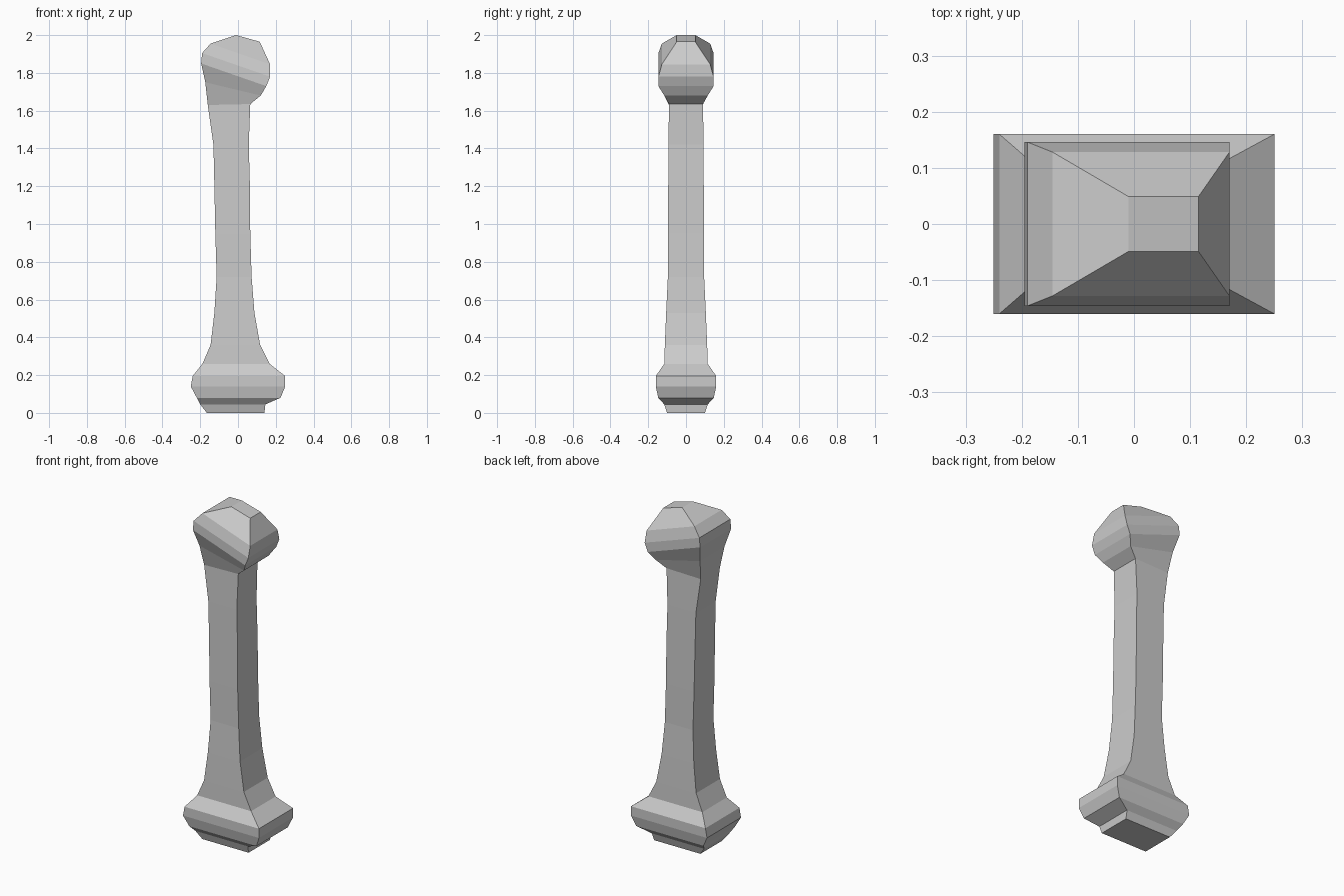
import bpy, bmesh

# Rings up the bone: (left x, left z, right x, right z, half depth)
rings = [
    # knobbed foot
    (-0.165, 0.00, 0.14, 0.00, 0.10),
    (-0.20, 0.045, 0.145, 0.045, 0.115),
    (-0.218, 0.08, 0.225, 0.08, 0.147),
    (-0.25, 0.14, 0.25, 0.14, 0.16),
    (-0.24, 0.195, 0.25, 0.195, 0.16),
    (-0.188, 0.26, 0.167, 0.26, 0.115),
    # shaft
    (-0.145, 0.36, 0.117, 0.36, 0.112),
    (-0.125, 0.53, 0.087, 0.53, 0.105),
    (-0.113, 0.72, 0.072, 0.72, 0.096),
    (-0.12, 0.95, 0.065, 0.95, 0.096),
    (-0.125, 1.20, 0.063, 1.20, 0.094),
    (-0.13, 1.42, 0.057, 1.42, 0.093),
    (-0.16, 1.63, 0.065, 1.635, 0.09),
    # tilted head
    (-0.173, 1.75, 0.12, 1.68, 0.115),
    (-0.195, 1.85, 0.15, 1.73, 0.146),
    (-0.19, 1.905, 0.17, 1.78, 0.146),
    (-0.145, 1.955, 0.17, 1.845, 0.128),
    (-0.01, 2.00, 0.115, 1.965, 0.049),
]

# Loft the four-sided rings and cap both ends
bm = bmesh.new()
loops = [[bm.verts.new(p) for p in ((xl, -d, zl), (xr, -d, zr), (xr, d, zr), (xl, d, zl))]
         for xl, zl, xr, zr, d in rings]
for a, b in zip(loops, loops[1:]):
    for i in range(4):
        j = (i + 1) % 4
        bm.faces.new((a[i], a[j], b[j], b[i]))
bm.faces.new(loops[0][::-1])
bm.faces.new(loops[-1])
bmesh.ops.recalc_face_normals(bm, faces=bm.faces)

mesh = bpy.data.meshes.new("bone")
bm.to_mesh(mesh)
bm.free()
bpy.context.collection.objects.link(bpy.data.objects.new("bone", mesh))
